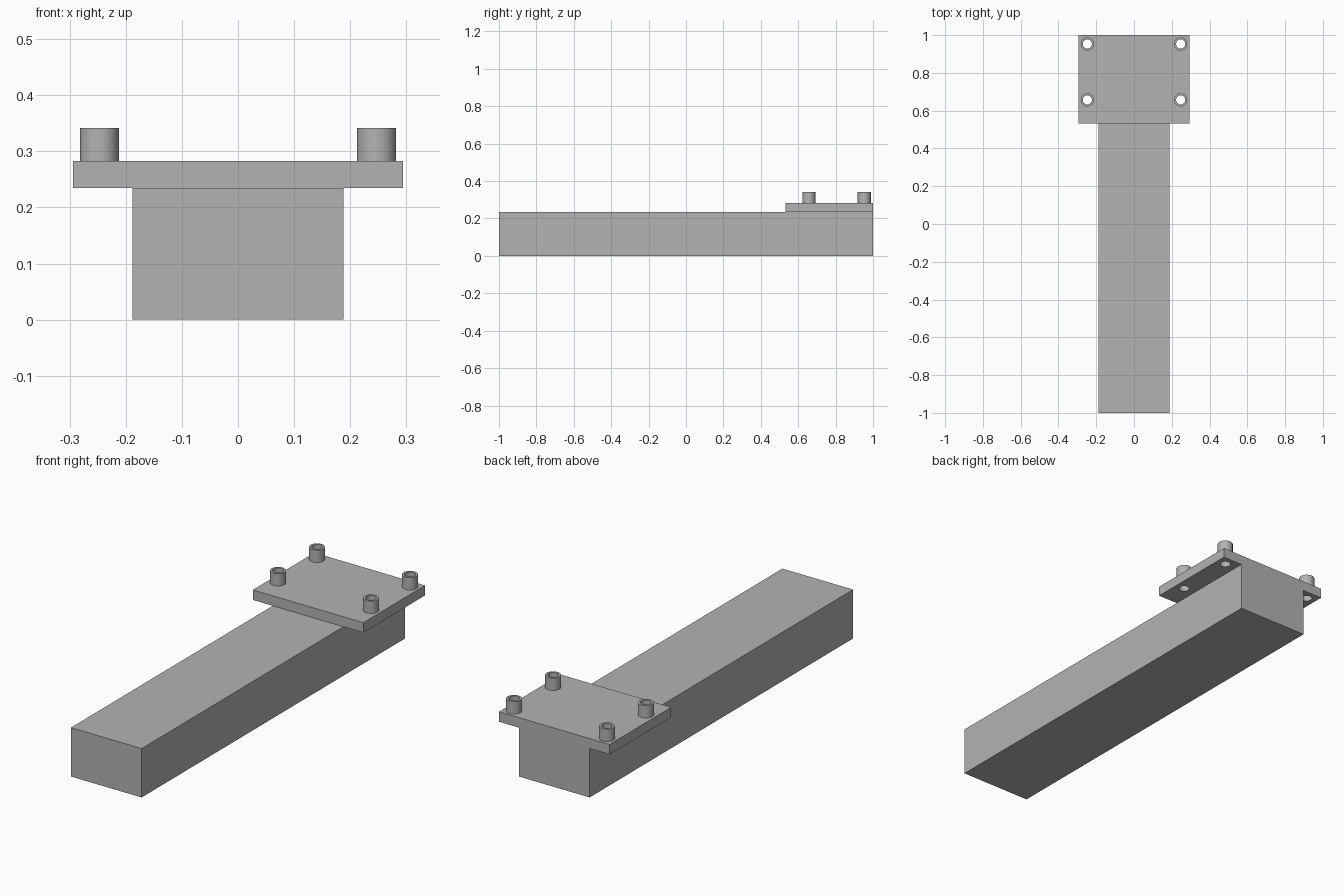
import bpy
import math

cube = bpy.data.objects.get("Cube")
if cube:
    bpy.data.objects.remove(cube, do_unlink=True)

grey = bpy.data.materials.new("plain grey")
grey.use_nodes = True
COLOUR = (0.45, 0.45, 0.45, 1)
grey.diffuse_color = COLOUR
grey.node_tree.nodes["Principled BSDF"].inputs["Base Color"].default_value = COLOUR

BLOCK_TOP, PLATE_TOP, BOSS_TOP = 0.235, 0.283, 0.342
BOSS_X, BOSS_YS = 0.247, (0.657, 0.953)
OUTER, INNER = 0.035, 0.024


def box(name, half_x, y0, y1, z0, z1):
    bpy.ops.mesh.primitive_cube_add(size=1, location=(0, (y0 + y1) / 2, (z0 + z1) / 2))
    ob = bpy.context.object
    ob.name = name
    ob.scale = (2 * half_x, y1 - y0, z1 - z0)
    bpy.ops.object.transform_apply(location=False, rotation=False, scale=True)
    ob.data.materials.append(grey)
    return ob


def cylinder(name, radius, x, y, z0, z1):
    bpy.ops.mesh.primitive_cylinder_add(
        vertices=48, radius=radius, depth=z1 - z0, location=(x, y, (z0 + z1) / 2))
    ob = bpy.context.object
    ob.name = name
    ob.data.materials.append(grey)
    return ob


def apply_boolean(target, cutter):
    mod = target.modifiers.new("hole", "BOOLEAN")
    mod.operation, mod.solver, mod.object = "DIFFERENCE", "EXACT", cutter
    bpy.context.view_layer.objects.active = target
    bpy.ops.object.modifier_apply(modifier=mod.name)


def smooth(ob):
    bpy.ops.object.select_all(action="DESELECT")
    ob.select_set(True)
    bpy.context.view_layer.objects.active = ob
    bpy.ops.object.shade_smooth_by_angle(angle=math.radians(30))


# Long body and the wider plate over its back end
box("body_block", 0.188, -1, 1, 0, BLOCK_TOP)
plate = box("mounting_plate", 0.294, 0.532, 1, BLOCK_TOP, PLATE_TOP)

# Hollow bosses at the corners, each bored through the plate
for side, x in (("right", -BOSS_X), ("left", BOSS_X)):
    for end, y in zip(("front", "back"), BOSS_YS):
        boss = cylinder(f"{end}_{side}_boss", OUTER, x, y, PLATE_TOP, BOSS_TOP)
        cutter = cylinder("hole_cutter", INNER, x, y, BLOCK_TOP - 0.1, BOSS_TOP + 0.1)
        cutter.hide_render = True
        apply_boolean(boss, cutter)
        apply_boolean(plate, cutter)
        bpy.data.objects.remove(cutter, do_unlink=True)
        smooth(boss)
smooth(plate)
